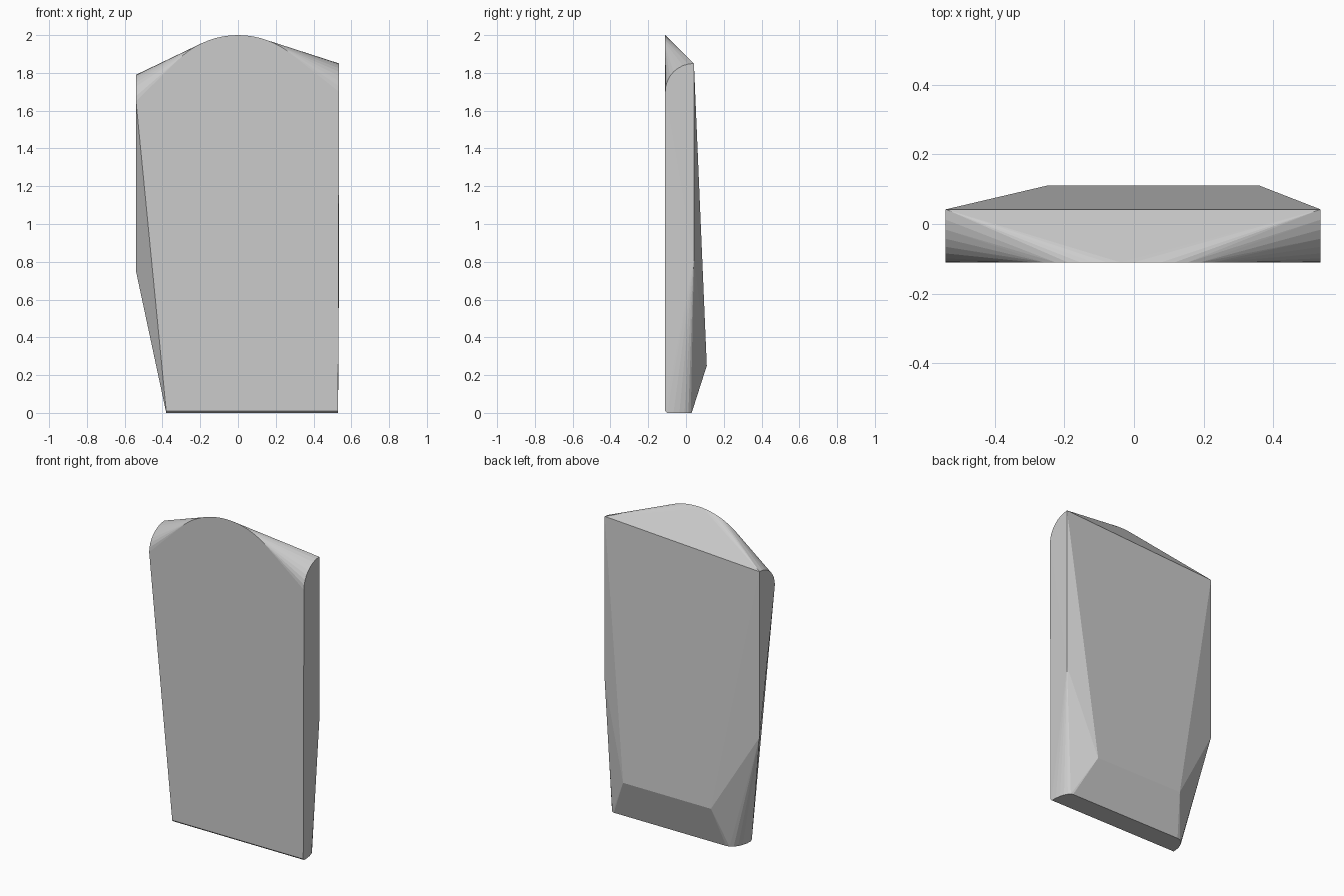
import bpy, bmesh
from math import sin, cos, radians

cube = bpy.data.objects.get("Cube")
if cube:
    bpy.data.objects.remove(cube)

FRONT, SHOULDER, RIDGE = -0.11, 0.042, 0.11
LEFT, RIGHT = 0.535, -0.54
points = []

# Arched top of the flat front face
ARCH_R = 0.45
for a in range(-45, 42, 5):
    t = radians(a)
    points.append((ARCH_R * sin(t), FRONT, 2 - ARCH_R + ARCH_R * cos(t)))


# Rounded upper corner: a quarter ellipse running from the front to the back
def upper_corner(x, low, high):
    for i in range(9):
        t = radians(90 * i / 8)
        points.append((x, FRONT + (SHOULDER - FRONT) * (1 - cos(t)),
                       low + (high - low) * sin(t)))


upper_corner(RIGHT, 1.65, 1.79)
upper_corner(LEFT, 1.70, 1.85)


# Rounded lower corner: narrows towards the back
def lower_corner(front_x, back_x):
    points.append((front_x, FRONT, 0.01))
    for i in range(7):
        t = radians(90 * i / 6)
        points.append((back_x + (front_x - back_x) * cos(t),
                       -0.1 + 0.13 * sin(t), 0.0))


lower_corner(-0.38, -0.30)
lower_corner(0.53, 0.48)

# Lower ends of the side walls and the ridge across the back
points += [(RIGHT, SHOULDER, 0.75), (LEFT, SHOULDER, 0.82),
           (-0.25, RIDGE, 0.25), (0.36, RIDGE, 0.25)]

# Wrap the outline points into a solid slab
bm = bmesh.new()
for p in points:
    bm.verts.new(p)
hull = bmesh.ops.convex_hull(bm, input=bm.verts)
inner = [g for g in hull["geom_interior"] if isinstance(g, bmesh.types.BMVert)]
bmesh.ops.delete(bm, geom=inner, context="VERTS")
bmesh.ops.dissolve_limit(bm, angle_limit=radians(0.5),
                         verts=bm.verts, edges=bm.edges)
bmesh.ops.recalc_face_normals(bm, faces=bm.faces)
mesh = bpy.data.meshes.new("stone_slab")
bm.to_mesh(mesh)
bm.free()
slab = bpy.data.objects.new("stone_slab", mesh)
bpy.context.collection.objects.link(slab)

# Plain grey stone
grey = bpy.data.materials.new("grey_stone")
grey.use_nodes = True
colour = (0.6, 0.6, 0.6, 1)
grey.diffuse_color = colour
grey.node_tree.nodes["Principled BSDF"].inputs["Base Color"].default_value = colour
mesh.materials.append(grey)
